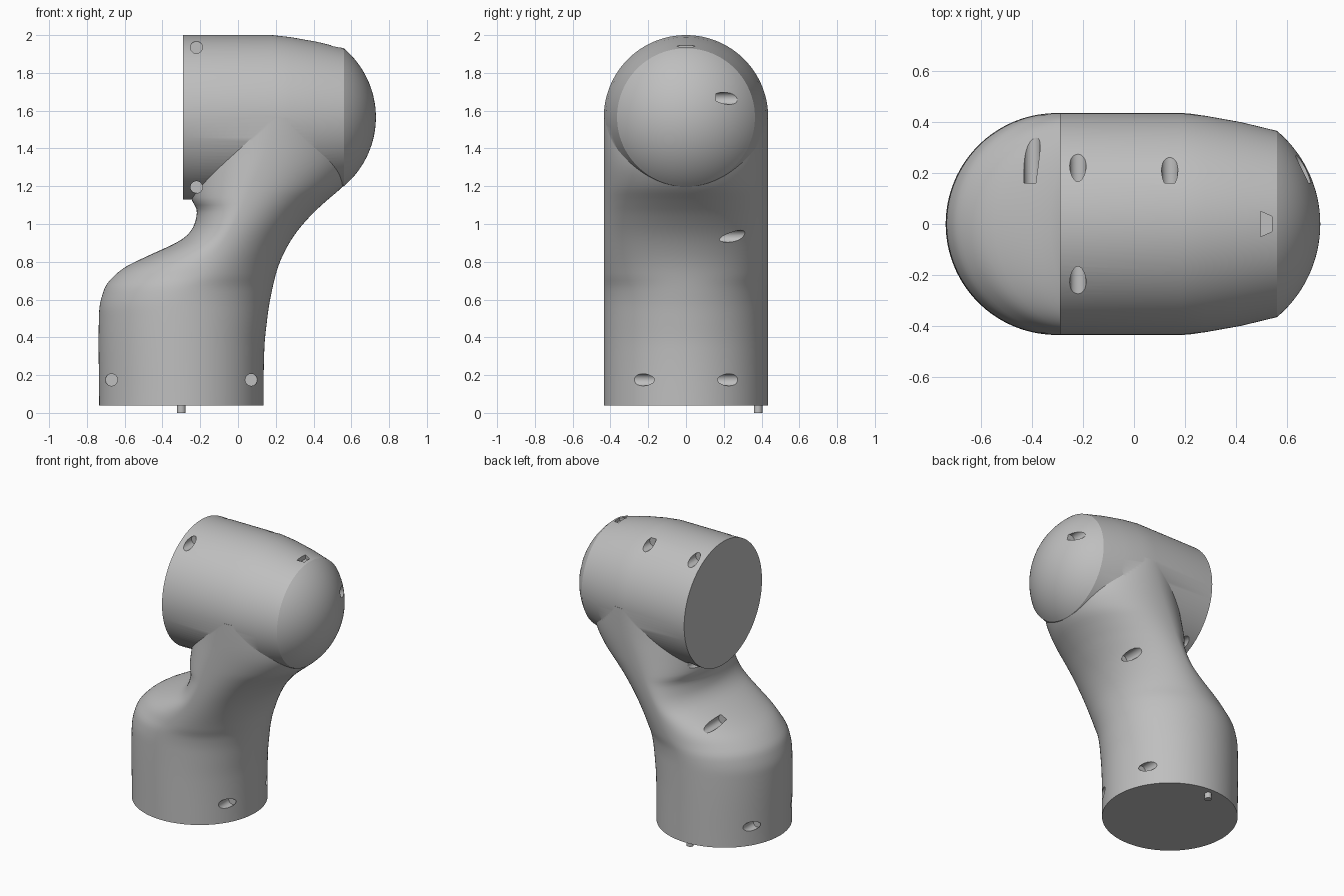
import bpy, bmesh, math
from mathutils import Matrix, Vector

if "Cube" in bpy.data.objects:
    bpy.data.objects.remove(bpy.data.objects["Cube"], do_unlink=True)

R = 0.435        # tube radius
AXIS_X = -0.30   # axis of the upright tube
AXIS_Z = 1.565   # axis of the level tube
SIDES = 128

grey = bpy.data.materials.new("cast_grey")
grey.use_nodes = True
grey.diffuse_color = (0.52, 0.52, 0.52, 1)
grey.node_tree.nodes["Principled BSDF"].inputs["Base Color"].default_value = grey.diffuse_color


def make_object(name, bm):
    bmesh.ops.recalc_face_normals(bm, faces=bm.faces)
    mesh = bpy.data.meshes.new(name)
    bm.to_mesh(mesh)
    bm.free()
    mesh.materials.append(grey)
    obj = bpy.data.objects.new(name, mesh)
    bpy.context.collection.objects.link(obj)
    return obj


def loft(name, rings):
    """Skin a stack of closed rings and cap both ends."""
    bm = bmesh.new()
    rows = [[bm.verts.new(p) for p in ring] for ring in rings]
    for a, b in zip(rows, rows[1:]):
        for i in range(len(a)):
            j = (i + 1) % len(a)
            bm.faces.new((a[i], a[j], b[j], b[i]))
    bm.faces.new(rows[0])
    bm.faces.new(rows[-1])
    return make_object(name, bm)


def curve_at(points, z):
    """Smooth value at height z through (z, value) points."""
    def slope(i):
        if i == 0 or i == len(points) - 1:
            return 0
        (z0, v0), (z1, v1) = points[i - 1], points[i + 1]
        return (v1 - v0) / (z1 - z0)
    for i, ((z0, v0), (z1, v1)) in enumerate(zip(points, points[1:])):
        if z <= z1:
            d = z1 - z0
            t = max(0, (z - z0) / d)
            return ((1 + 2 * t) * (1 - t) ** 2 * v0 + t * t * (3 - 2 * t) * v1
                    + d * t * (1 - t) * ((1 - t) * slope(i) - t * slope(i + 1)))
    return points[-1][1]


def combine(target, other, operation):
    mod = target.modifiers.new(operation.lower(), "BOOLEAN")
    mod.operation = operation
    mod.solver = "EXACT"
    mod.object = other
    bpy.context.view_layer.objects.active = target
    bpy.ops.object.modifier_apply(modifier=mod.name)
    bpy.data.objects.remove(other, do_unlink=True)


# Upright tube and neck: two half ellipses per level, meeting at the widest line
inner = [(.04, -.735), (.54, -.735), (.65, -.71), (.7, -.68), (.77, -.6), (.83, -.48),
         (.88, -.37), (.92, -.295), (.97, -.245), (1.03, -.222), (1.08, -.22),
         (1.13, -.245), (1.25, -.24), (1.56, -.2)]
outer = [(.04, .135), (.35, .14), (.5, .155), (.6, .17), (.75, .205), (.85, .245),
         (.95, .305), (1.05, .39), (1.12, .465), (1.2, .555), (1.3, .62), (1.4, .63), (1.56, .6)]
widest = [(.04, AXIS_X), (.56, AXIS_X), (.66, -.27), (.73, -.2), (.87, -.1),
          (1.05, 0), (1.27, .1), (1.4, .15), (1.56, .18)]


def neck_ring(z):
    lo, hi, mid = (curve_at(c, z) for c in (inner, outer, widest))
    ring = []
    for i in range(SIDES):
        a = math.tau * i / SIDES
        c = math.cos(a)
        ring.append((mid + c * (hi - mid if c > 0 else mid - lo), R * .999 * math.sin(a), z))
    return ring


levels = 76
body = loft("arm_body", [neck_ring(.04 + 1.52 * i / levels) for i in range(levels + 1)])

# Level tube: straight barrel, tapered shoulder and domed nose
profile = [(-.29, R), (.18, R), (.28, .424), (.42, .399), (.56, .365)]
dome_r, dome_x = .477, .253
start = math.asin(.365 / dome_r)
profile += [(dome_x + dome_r * math.cos(start * (1 - k / 20)),
             dome_r * math.sin(start * (1 - k / 20))) for k in range(1, 20)]
profile.append((dome_x + dome_r, .003))
barrel = loft("barrel", [[(x, r * math.cos(math.tau * i / SIDES),
                           AXIS_Z + r * math.sin(math.tau * i / SIDES))
                          for i in range(SIDES)] for x, r in profile])
combine(body, barrel, "UNION")

# Bolt holes bored along y: (x, z, sides)
holes = [(-.67, .175, (-1, 1)), (.07, .175, (-1, 1)),
         (-.22, 1.935, (-1, 1)), (-.22, 1.195, (-1, 1)),
         (.14, 1.945, (1,)), (-.4, .835, (1,)), (.665, 1.665, (1,)), (.225, .935, (1,))]
bm = bmesh.new()
for x, z, sides in holes:
    for s in sides:
        place = Matrix.Translation((x, s * .36, z)) @ Matrix.Rotation(math.pi / 2, 4, "X")
        bmesh.ops.create_cone(bm, cap_ends=True, segments=24, radius1=.032, radius2=.032,
                              depth=.4, matrix=place)
combine(body, make_object("hole_cutter", bm), "DIFFERENCE")

# Tapered key slot on top of the nose
slot = [(.495, -.05), (.54, -.03), (.54, .03), (.495, .05)]
combine(body, loft("slot_cutter", [[(x, y, z) for x, y in slot] for z in (1.915, 2.1)]),
        "DIFFERENCE")

# Locating pin under the base
bm = bmesh.new()
bmesh.ops.create_cone(bm, cap_ends=True, segments=24, radius1=.023, radius2=.023, depth=.06,
                      matrix=Matrix.Translation((AXIS_X, .382, .03)))
pin = make_object("locating_pin", bm)

for obj in (body, pin):
    bpy.ops.object.select_all(action="DESELECT")
    obj.select_set(True)
    bpy.context.view_layer.objects.active = obj
    bpy.ops.object.shade_smooth_by_angle(angle=math.radians(25))
